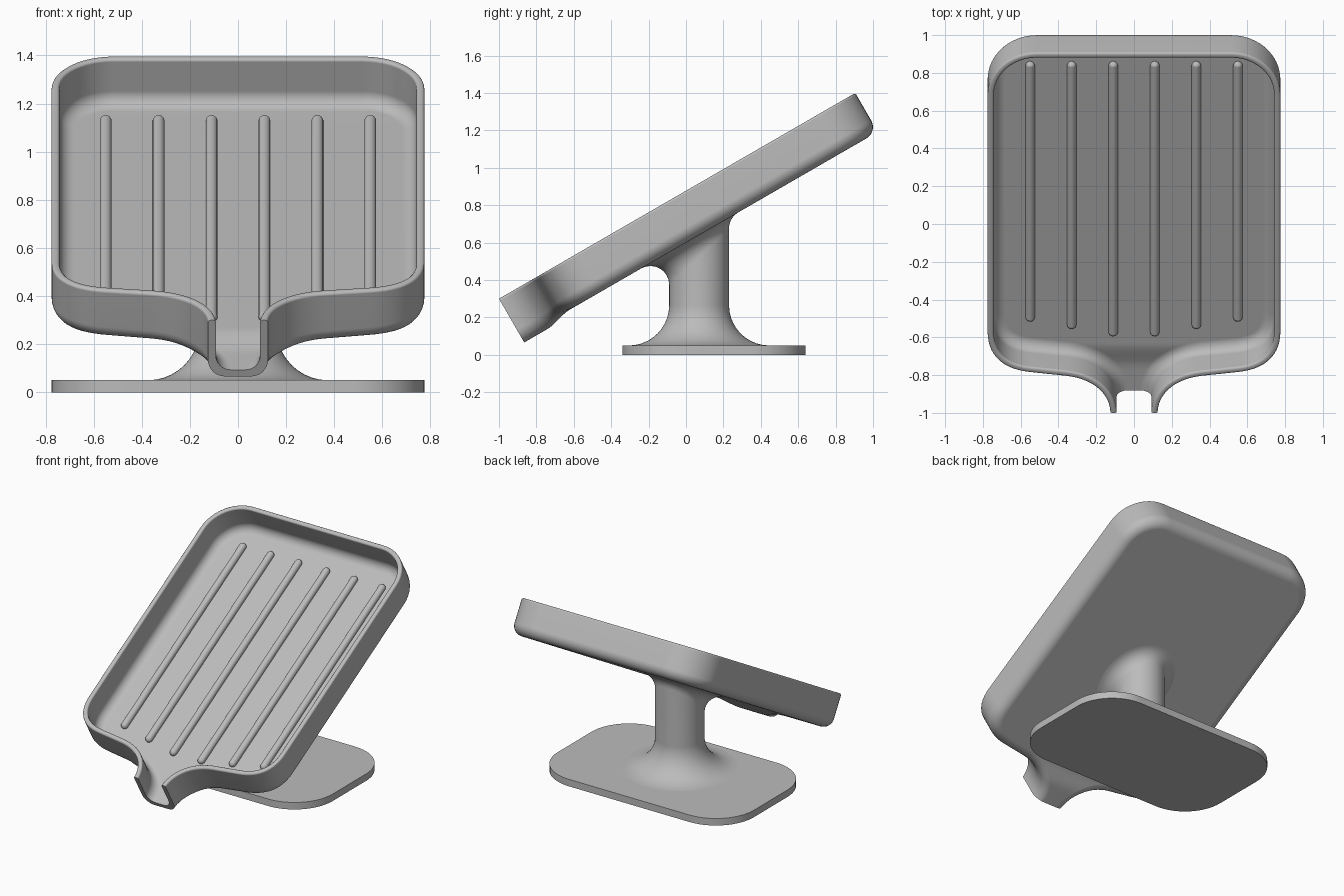
import bpy, bmesh, math
from mathutils import Vector, Matrix
from mathutils.geometry import interpolate_bezier

if "Cube" in bpy.data.objects:
    bpy.data.objects.remove(bpy.data.objects["Cube"], do_unlink=True)

COLOUR = (0.5, 0.5, 0.5, 1)
grey = bpy.data.materials.new("matte_grey")
grey.use_nodes = True
grey.diffuse_color = COLOUR
grey.node_tree.nodes["Principled BSDF"].inputs["Base Color"].default_value = COLOUR

# Tray frame: x across, y up the slope, z out of the tray, origin at the spout rim
TILT = math.radians(30)
TRAY = Matrix.Translation((0, -1, 0.3)) @ Matrix.Rotation(TILT, 4, 'X')
LENGTH, HALF, DEPTH, WALL = 2.2, 0.775, 0.24, 0.033


def finish(name, bm, matrix=Matrix()):
    bm.transform(matrix)
    bmesh.ops.recalc_face_normals(bm, faces=bm.faces)
    mesh = bpy.data.meshes.new(name)
    bm.to_mesh(mesh)
    bm.free()
    mesh.materials.append(grey)
    obj = bpy.data.objects.new(name, mesh)
    bpy.context.collection.objects.link(obj)
    bpy.ops.object.select_all(action='DESELECT')
    obj.select_set(True)
    bpy.context.view_layer.objects.active = obj
    bpy.ops.object.shade_smooth_by_angle(angle=math.radians(35))
    mod = obj.modifiers.new("weighted_normals", 'WEIGHTED_NORMAL')
    mod.keep_sharp = True
    return obj


def bezier(a, b, c, d, steps):
    return [Vector(p[:2]) for p in interpolate_bezier(
        *(Vector((*q, 0)) for q in (a, b, c, d)), steps)]


def arc(cx, cy, r, start, end, steps):
    angles = [math.radians(start + (end - start) * i / steps) for i in range(steps + 1)]
    return [(cx + r * math.cos(a), cy + r * math.sin(a)) for a in angles]


# Tray: a wall section swept round an open outline, bridged across by floor strips
def tray():
    corner = 0.26
    half = bezier((0.125, 0), (0.13, 0.1), (0.2, 0.2), (0.36, 0.222), 17)
    half += bezier((0.55, 0.245), (0.7, 0.263), (HALF, 0.35), (HALF, 0.49), 14)
    half += [Vector(p) for p in arc(HALF - corner, LENGTH - corner, corner, 0, 90, 12)]
    path = half + [Vector((-p.x, p.y)) for p in reversed(half)]
    n = len(path)

    # inward normals; the two spout ends stay square to the cut
    inward = []
    for i in range(n):
        t = path[min(i + 1, n - 1)] - path[max(i - 1, 0)]
        inward.append(Vector((-t.y, t.x)).normalized())
    inward[0], inward[-1] = Vector((-1, 0)), Vector((1, 0))

    # section as (inset, height), from underside over the rim to the floor
    r_out, r_in, r_rim, floor = 0.07, 0.06, 0.012, -0.212
    section = arc(r_out, r_out - DEPTH, r_out, 270, 180, 8)
    section += arc(r_rim, -r_rim, r_rim, 180, 90, 3)
    section += arc(WALL - r_rim, -r_rim, r_rim, 90, 0, 3)
    section += arc(WALL + r_in, floor + r_in, r_in, 180, 270, 8)

    bm = bmesh.new()
    loops = []
    for inset, height in section:
        loop = []
        for p, m in zip(path, inward):
            q = p + m * inset
            s = min(max((0.3 - q.y) / 0.16, 0), 1)
            drop = 1 + 0.125 * s * s * (3 - 2 * s)      # spout dips lower
            loop.append(bm.verts.new((q.x, q.y, height * drop)))
        loops.append(loop)
    for a, b in zip(loops, loops[1:]):
        for i in range(n - 1):
            bm.faces.new((a[i], a[i + 1], b[i + 1], b[i]))
    for loop in (loops[0], loops[-1]):
        for i in range(n // 2 - 1):
            bm.faces.new((loop[i], loop[i + 1], loop[n - 2 - i], loop[n - 1 - i]))
    bm.faces.new([l[0] for l in loops] + [l[-1] for l in reversed(loops)])
    finish("tray", bm, TRAY)


# Drainage ribs: capsules half sunk in the floor
def rib(name, x, start, end, radius=0.025):
    bm = bmesh.new()
    bmesh.ops.create_uvsphere(bm, u_segments=16, v_segments=9, radius=radius)
    stretch = (end - start) / 2 - radius
    for v in bm.verts:
        v.co.z += math.copysign(stretch, v.co.z)
    lay = Matrix.Translation((x, (start + end) / 2, -0.202)) @ Matrix.Rotation(math.pi / 2, 4, 'X')
    finish(name, bm, TRAY @ lay)


# Post: round column flaring into the base below and blending into the tilted tray above
def post():
    centre, radius, flare, blend = Vector((0, 0.07, 0)), 0.16, 0.215, 0.1
    normal = Vector((0, -math.sin(TILT), math.cos(TILT)))
    underside = TRAY @ Vector((0, 0, -DEPTH))
    bm = bmesh.new()
    columns = []
    for k in range(64):
        a = math.tau * k / 64
        d = Vector((math.cos(a), math.sin(a), 0))
        pts = [centre + d * (radius + flare) + Vector((0, 0, 0.04))]
        pts += [centre + d * r + Vector((0, 0, z))
                for r, z in arc(radius + flare, 0.05 + flare, flare, 270, 180, 10)]
        # ball touching both the column and the underside of the tray
        ball = centre + d * (radius + blend)
        ball.z = ((underside - ball).dot(normal) - blend) / normal.z
        pts += [ball + blend * (-d).slerp(normal, i / 8) for i in range(9)]
        pts.append(pts[-1] + normal * 0.012)
        columns.append([bm.verts.new(p) for p in pts])
    for k, a in enumerate(columns):
        b = columns[(k + 1) % len(columns)]
        for i in range(len(a) - 1):
            bm.faces.new((a[i], b[i], b[i + 1], a[i + 1]))
    bm.faces.new([c[0] for c in columns])
    bm.faces.new([c[-1] for c in columns])
    finish("post", bm)


# Base: flat plate with broad rounded corners
def base():
    x, y, r, mid = HALF, 0.49, 0.3, 0.15
    outline = []
    for sx, sy, start in ((1, 1, 0), (-1, 1, 90), (-1, -1, 180), (1, -1, 270)):
        outline += arc(sx * (x - r), mid + sy * (y - r), r, start, start + 90, 14)
    bm = bmesh.new()
    face = bm.faces.new([bm.verts.new((px, py, 0)) for px, py in outline])
    top = bmesh.ops.extrude_face_region(bm, geom=[face], use_keep_orig=True)["geom"]
    bmesh.ops.translate(bm, vec=(0, 0, 0.05),
                        verts=[g for g in top if isinstance(g, bmesh.types.BMVert)])
    finish("base", bm)


tray()
for place, x, start in (("inner", 0.11, 0.355), ("middle", 0.33, 0.4), ("outer", 0.55, 0.445)):
    rib(f"left_{place}_rib", x, start, 2.03)
    rib(f"right_{place}_rib", -x, start, 2.03)
post()
base()
